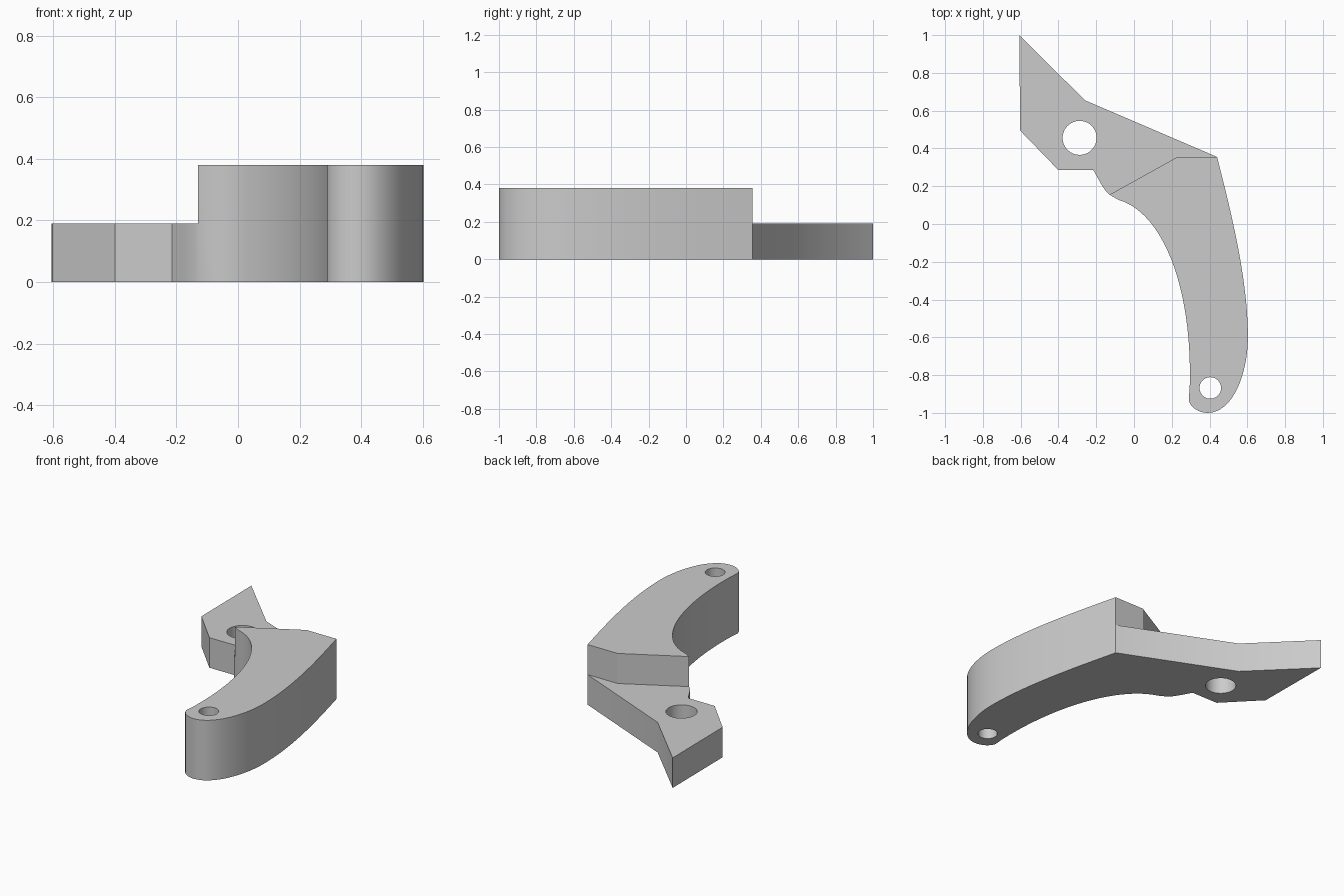
import bpy
import bmesh
from mathutils import Vector
from mathutils.geometry import interpolate_bezier

cube = bpy.data.objects.get("Cube")
if cube:
    bpy.data.objects.remove(cube, do_unlink=True)

ARM_TOP = 0.38
PLATE_TOP = 0.19

grey = bpy.data.materials.new("plain grey")
grey.use_nodes = True
grey.diffuse_color = (0.6, 0.6, 0.6, 1)
grey.node_tree.nodes["Principled BSDF"].inputs["Base Color"].default_value = grey.diffuse_color


def curve(start, handle_a, handle_b, end, steps):
    """Points along a Bezier segment, without its last point."""
    pts = [Vector(p).to_3d() for p in (start, handle_a, handle_b, end)]
    return [p.xy for p in interpolate_bezier(*pts, steps + 1)][:-1]


def prism(name, outline, bottom, top):
    """Solid made by raising a flat outline."""
    bm = bmesh.new()
    base = bm.faces.new([bm.verts.new((x, y, bottom)) for x, y in outline])
    raised = bmesh.ops.extrude_face_region(bm, geom=[base])["geom"]
    verts = [v for v in raised if isinstance(v, bmesh.types.BMVert)]
    bmesh.ops.translate(bm, verts=verts, vec=(0, 0, top - bottom))
    bmesh.ops.recalc_face_normals(bm, faces=bm.faces)
    mesh = bpy.data.meshes.new(name)
    bm.to_mesh(mesh)
    bm.free()
    mesh.materials.append(grey)
    obj = bpy.data.objects.new(name, mesh)
    bpy.context.collection.objects.link(obj)
    return obj


def cut(target, cutter):
    """Subtract the cutter and discard it."""
    cutter.hide_render = True
    mod = target.modifiers.new("cut", "BOOLEAN")
    mod.operation = "DIFFERENCE"
    mod.solver = "EXACT"
    mod.object = cutter
    bpy.context.view_layer.objects.active = target
    bpy.ops.object.modifier_apply(modifier=mod.name)
    bpy.data.objects.remove(cutter, do_unlink=True)


def drill(target, x, y, radius):
    bpy.ops.mesh.primitive_cylinder_add(vertices=48, radius=radius, depth=2, location=(x, y, 0))
    hole = bpy.context.object
    hole.data.materials.append(grey)
    cut(target, hole)


# Outline: pointed plate, outer sweep, rounded toe, inner sweep, neck
outline = [(-0.607, 1.0), (-0.26, 0.655)]
outline += curve((0.44, 0.355), (0.52, 0.04), (0.603, -0.3), (0.603, -0.6), 20)
outline += curve((0.603, -0.6), (0.602, -0.8), (0.52, -1.0), (0.39, -1.0), 16)
outline += curve((0.39, -1.0), (0.33, -1.0), (0.285, -0.955), (0.29, -0.92), 10)
outline += curve((0.295, -0.86), (0.31, -0.33), (0.15, 0.06), (-0.08, 0.127), 28)
outline += [(-0.08, 0.127)]
outline += curve((-0.13, 0.155), (-0.165, 0.185), (-0.185, 0.235), (-0.215, 0.285), 8)
outline += [(-0.215, 0.285), (-0.4, 0.285), (-0.603, 0.495)]
bracket = prism("curved_bracket", outline, 0, ARM_TOP)

# Step down from the thick arm to the thin plate
step = [(-0.31, 0.055), (0.23, 0.355), (0.8, 0.355), (0.8, 1.2), (-0.8, 1.2), (-0.8, 0.055)]
cut(bracket, prism("step_cutter", step, PLATE_TOP, 1))

# Mounting hole in the plate and pin hole in the toe
drill(bracket, -0.288, 0.456, 0.09)
drill(bracket, 0.404, -0.868, 0.057)

# Smooth curved walls, crisp edges
bpy.ops.object.select_all(action="DESELECT")
bracket.select_set(True)
bpy.context.view_layer.objects.active = bracket
bpy.ops.object.shade_smooth_by_angle(angle=0.4)
